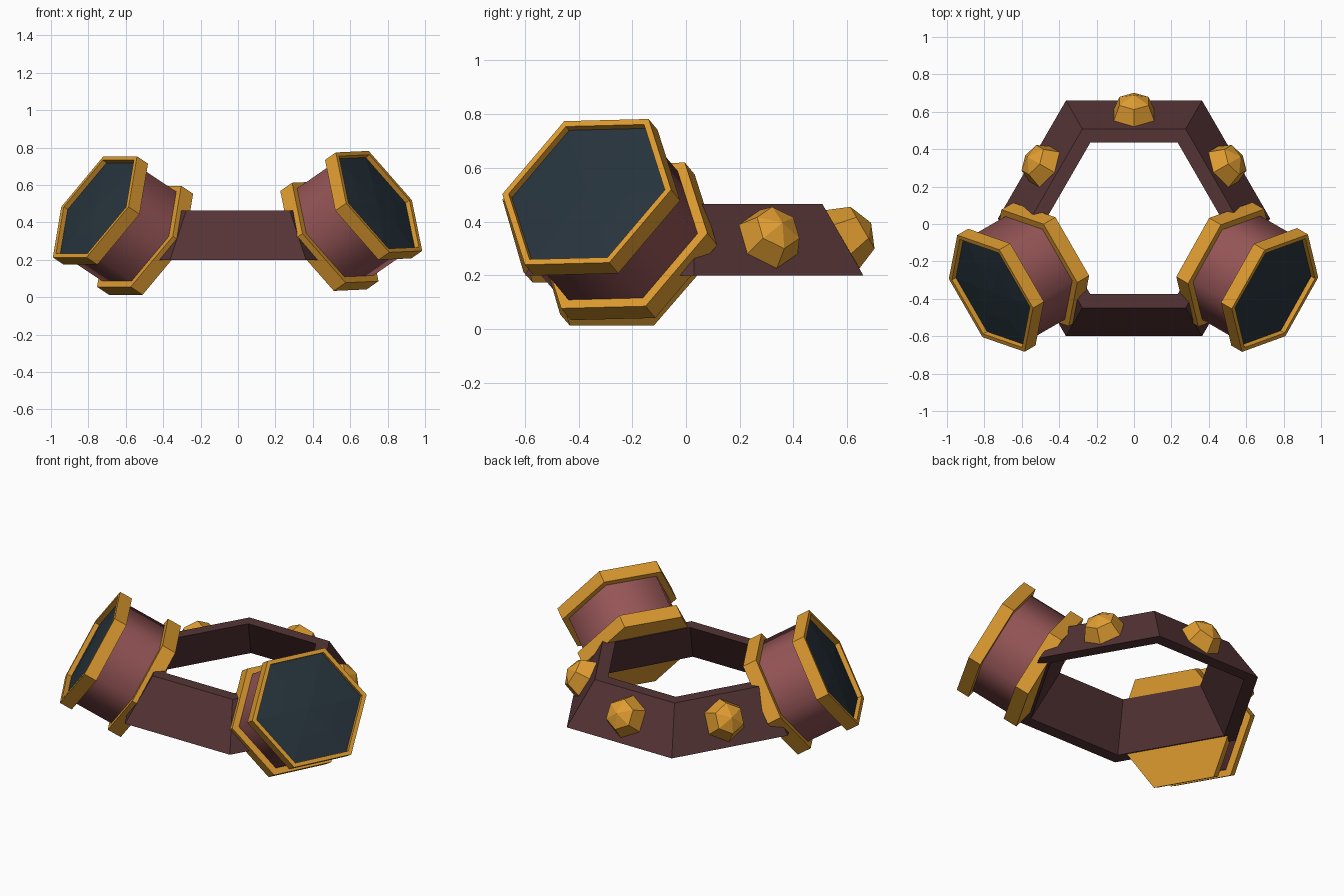
import bpy, bmesh, math
from mathutils import Vector, Matrix

if "Cube" in bpy.data.objects:
    bpy.data.objects.remove(bpy.data.objects["Cube"])

def mat(name, c):
    m = bpy.data.materials.new(name)
    m.diffuse_color = (*c, 1)
    m.use_nodes = True
    m.node_tree.nodes["Principled BSDF"].inputs["Base Color"].default_value = m.diffuse_color
    return m

GOLD = mat("gold", (0.73, 0.33, 0.03))
BAND = mat("dark_maroon", (0.09, 0.034, 0.036))
TUBE = mat("dusty_red", (0.30, 0.09, 0.093))
GLASS = mat("dark_glass", (0.02, 0.034, 0.046))

def lathe(name, profile, M, material, closed=False, smooth=False, n=6, start=0.0):
    """Revolve (radius, height) points in n flat sides, placed by matrix M."""
    bm = bmesh.new()
    rings = []
    for r, h in profile:
        if r == 0:
            rings.append([bm.verts.new(M @ Vector((0, 0, h)))] * n)
        else:
            rings.append([bm.verts.new(M @ Vector((r * math.cos(start + 2 * math.pi * i / n),
                                                   r * math.sin(start + 2 * math.pi * i / n), h)))
                          for i in range(n)])
    pairs = list(zip(rings, rings[1:]))
    if closed:
        pairs.append((rings[-1], rings[0]))
    for a, b in pairs:
        for i in range(n):
            j = (i + 1) % n
            f = bm.faces.new(list(dict.fromkeys((a[i], a[j], b[j], b[i]))))
            f.smooth = smooth
    if M.determinant() < 0:
        bmesh.ops.reverse_faces(bm, faces=bm.faces[:])
    me = bpy.data.meshes.new(name)
    bm.to_mesh(me)
    bm.free()
    me.materials.append(material)
    ob = bpy.data.objects.new(name, me)
    bpy.context.collection.objects.link(ob)
    return ob

def frame(center, azimuth, elevation, roll=0.0):
    """Local z points outward, local x is horizontal, local y leans up."""
    a, e = math.radians(azimuth), math.radians(elevation)
    d = Vector((math.cos(a) * math.cos(e), math.sin(a) * math.cos(e), math.sin(e)))
    u = Vector((-math.sin(a), math.cos(a), 0))
    v = d.cross(u)
    R = Matrix((u, v, d)).transposed().to_4x4()
    return Matrix.Translation(center) @ R @ Matrix.Rotation(math.radians(roll), 4, 'Z')

# Tapered six-sided head band
k = 1 / math.cos(math.pi / 6)
lathe("head_band", [(0.63 * k, 0.20), (0.478 * k, 0.465), (0.405 * k, 0.465), (0.557 * k, 0.20)],
      Matrix.Translation((0, 0.03, 0)), BAND, closed=True)

# Two eyepieces, the right one slightly raised and rolled
MIRROR = Matrix.Diagonal((-1, 1, 1, 1))
eyes = {"left": MIRROR @ frame((0.465, -0.198, 0.283), -30, 30),
        "right": frame((0.457, -0.198, 0.305), -30, 31, 1.5)}
for side, M in eyes.items():
    lathe(side + "_base_ring", [(0, 0), (0.36, 0), (0.36, 0.085), (0.31, 0.085)], M, GOLD)
    lathe(side + "_barrel", [(0.318, 0.08), (0.318, 0.33)], M, TUBE, smooth=True)
    lathe(side + "_front_rim", [(0.31, 0.322), (0.36, 0.322), (0.36, 0.40), (0.333, 0.40), (0.333, 0.36)],
          M, GOLD)
    lathe(side + "_lens", [(0.335, 0.372), (0.18, 0.384), (0, 0.392)], M, GLASS)

# Faceted studs on the three rear sides of the band
for name, az in (("right_stud", 30), ("rear_stud", 90), ("left_stud", 150)):
    a = math.radians(az)
    c = Vector((0.553 * math.cos(a), 0.03 + 0.553 * math.sin(a), 0.335))
    lathe(name, [(0.11, -0.04), (0.125, 0), (0.09, 0.085), (0, 0.122)],
          frame(c, az, 30), GOLD, start=math.pi / 6)
